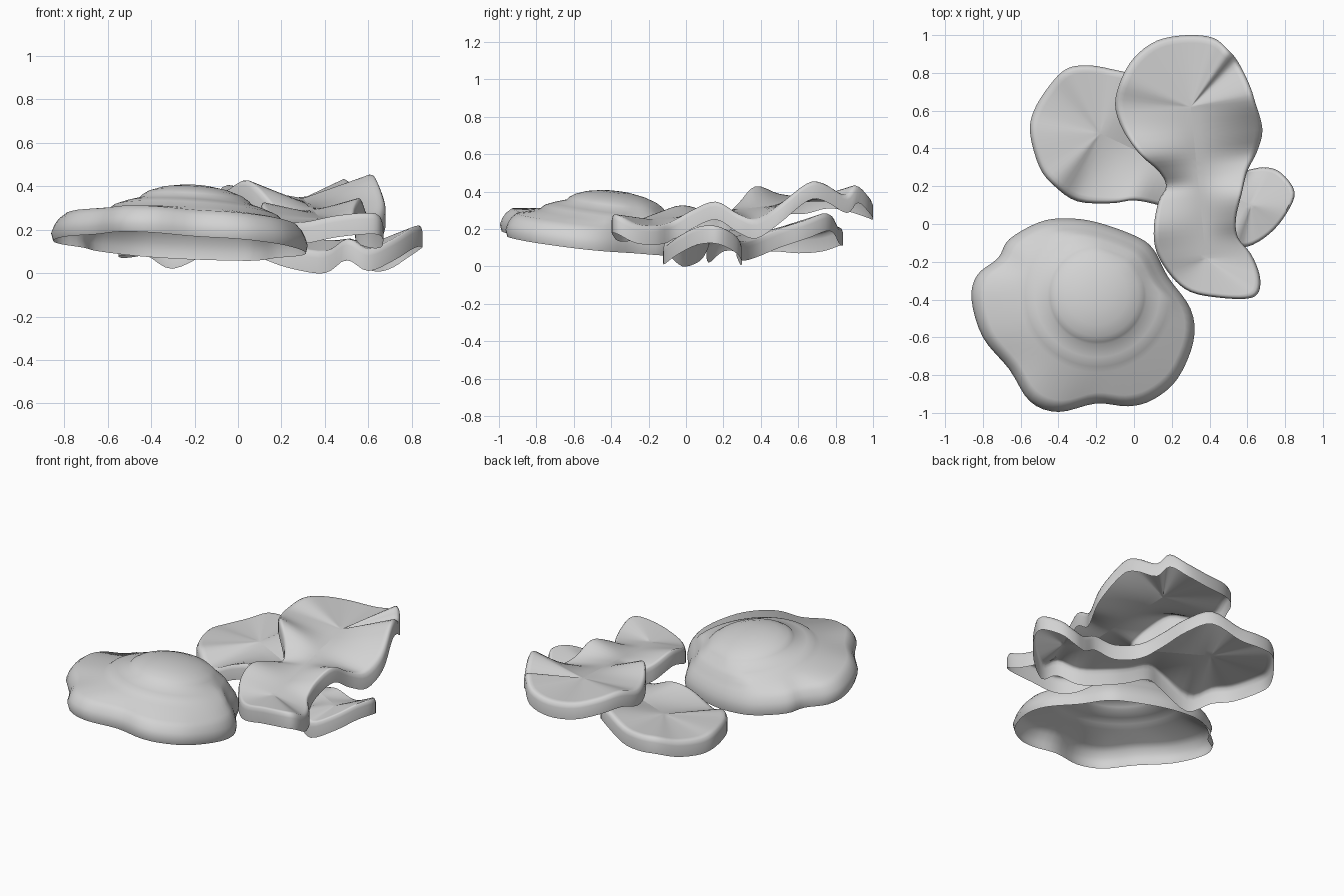
import bpy, bmesh, math
from mathutils import Vector
from mathutils.geometry import intersect_point_line

if "Cube" in bpy.data.objects:
    bpy.data.objects.remove(bpy.data.objects["Cube"])

grey = bpy.data.materials.new("plain_grey")
grey.use_nodes = True
tone = (0.65, 0.65, 0.65, 1)
grey.diffuse_color = tone
grey.node_tree.nodes["Principled BSDF"].inputs["Base Color"].default_value = tone


def smooth_loop(points, steps):
    """Closed rounded curve through the points."""
    pts = [Vector(p) for p in points]
    n, out = len(pts), []
    for i in range(n):
        a, b, c, d = (pts[(i + k) % n] for k in (-1, 0, 1, 2))
        for s in range(steps):
            t = s / steps
            out.append(b + 0.5 * t * ((c - a) + t * ((2 * a - 5 * b + 4 * c - d)
                       + t * (3 * (b - c) + d - a))))
    return out


def build_shell(name, rings):
    """Open shell skinned over rings that run from the middle to the lower rim."""
    bm = bmesh.new()
    loops = [[bm.verts.new(p) for p in ring] for ring in rings]
    for inner, outer in zip(loops, loops[1:]):
        for i in range(len(inner)):
            j = (i + 1) % len(inner)
            bm.faces.new((inner[i], outer[i], outer[j], inner[j]))
    bmesh.ops.remove_doubles(bm, verts=bm.verts, dist=0.0005)
    bmesh.ops.recalc_face_normals(bm, faces=bm.faces)
    if sum(f.normal.z * f.calc_area() for f in bm.faces) < 0:
        bmesh.ops.reverse_faces(bm, faces=bm.faces)
    mesh = bpy.data.meshes.new(name)
    bm.to_mesh(mesh)
    bm.free()
    mesh.materials.append(grey)
    obj = bpy.data.objects.new(name, mesh)
    bpy.context.collection.objects.link(obj)
    bpy.ops.object.select_all(action="DESELECT")
    obj.select_set(True)
    bpy.context.view_layer.objects.active = obj
    bpy.ops.object.shade_smooth_by_angle(angle=math.radians(60))


# Fried egg: round yolk and mound blending out to a lobed, tilted rim
egg_outline = smooth_loop([
    (-.36, .03), (-.2, .01), (0, -.06), (.1, -.13), (.18, -.28), (.3, -.45),
    (.315, -.62), (.23, -.82), (.1, -.93), (-.03, -.965), (-.2, -.95),
    (-.4, -.995), (-.55, -.94), (-.66, -.77), (-.8, -.6), (-.86, -.4),
    (-.83, -.27), (-.72, -.18), (-.66, -.08), (-.5, .01)], 4)
yolk = Vector((-.195, -.375))
# Each ring: largest radius, share of the outline, height over the rim plane
egg_profile = [(0, 1, .297), (.08, 1, .293), (.16, 1, .278), (.22, 1, .256),
               (.25, .65, .236), (.263, .69, .221), (.33, .76, .2), (.38, .81, .18),
               (.41, .85, .154), (9, .9, .128), (9, .95, .1), (9, .98, .07),
               (9, 1, .035), (9, .985, 0)]
egg_rings = []
for radius, share, height in egg_profile:
    ring = []
    for p in egg_outline:
        out = p - yolk
        q = yolk + out.normalized() * min(radius, share * out.length)
        ring.append((q.x, q.y, .05 - .066 * q.x - .113 * q.y + height))
    egg_rings.append(ring)
build_shell("fried_egg", egg_rings)


# Bacon rashers: rippled rim fanning in to a calm spine, a rounded edge and a short skirt
def rasher(name, rim, start, end):
    start, end = Vector(start), Vector(end)
    edge = smooth_loop(rim, 4)
    spine = []
    for p in edge:
        t = intersect_point_line(p.xy.to_3d(), start.xy.to_3d(), end.xy.to_3d())[1]
        spine.append(start.lerp(end, min(1, max(0, t))))
    profile = [(k / 9, 0) for k in range(9)] + [(.94, 0), (.975, .008), (1, .03), (1, .1)]
    rings = []
    for share, drop in profile:
        ring = [c.lerp(p, share) for c, p in zip(spine, edge)]
        rings.append([q - Vector((0, 0, drop)) for q in ring])
    build_shell(name, rings)


rasher("upper_rasher", [
    (.28, 1, .35), (.42, .985, .38), (.5, .92, .44), (.55, .86, .385), (.61, .74, .45),
    (.64, .65, .45), (.68, .5, .33), (.65, .38, .25), (.6, .28, .28), (.57, .16, .35),
    (.54, .03, .3), (.55, -.07, .24), (.62, -.16, .215), (.665, -.27, .225),
    (.66, -.36, .27), (.6, -.395, .28), (.45, -.39, .265), (.3, -.36, .235),
    (.2, -.28, .24), (.12, -.15, .29), (.105, -.02, .33), (.13, .12, .29),
    (.17, .2, .27), (.13, .28, .34), (.03, .37, .435), (-.06, .5, .39),
    (-.1, .63, .38), (-.07, .76, .41), (0, .88, .39), (.12, .97, .36)],
    (.3, .62, .345), (.38, -.18, .25))

rasher("lower_rasher", [
    (-.25, .84, .21), (-.12, .82, .22), (.05, .77, .29), (.15, .65, .25), (.2, .5, .2),
    (.27, .38, .15), (.4, .3, .13), (.52, .27, .16), (.62, .29, .11), (.7, .3, .12),
    (.78, .27, .17), (.85, .17, .22), (.81, .06, .215), (.72, -.05, .16),
    (.6, -.12, .11), (.5, -.1, .16), (.4, -.02, .1), (.25, .06, .12), (.13, .1, .16),
    (0, .125, .22), (-.12, .11, .2), (-.3, .12, .12), (-.42, .2, .18), (-.5, .3, .18),
    (-.55, .48, .18), (-.53, .6, .17), (-.45, .73, .18), (-.36, .82, .21)],
    (-.18, .48, .19), (.62, .1, .14))
